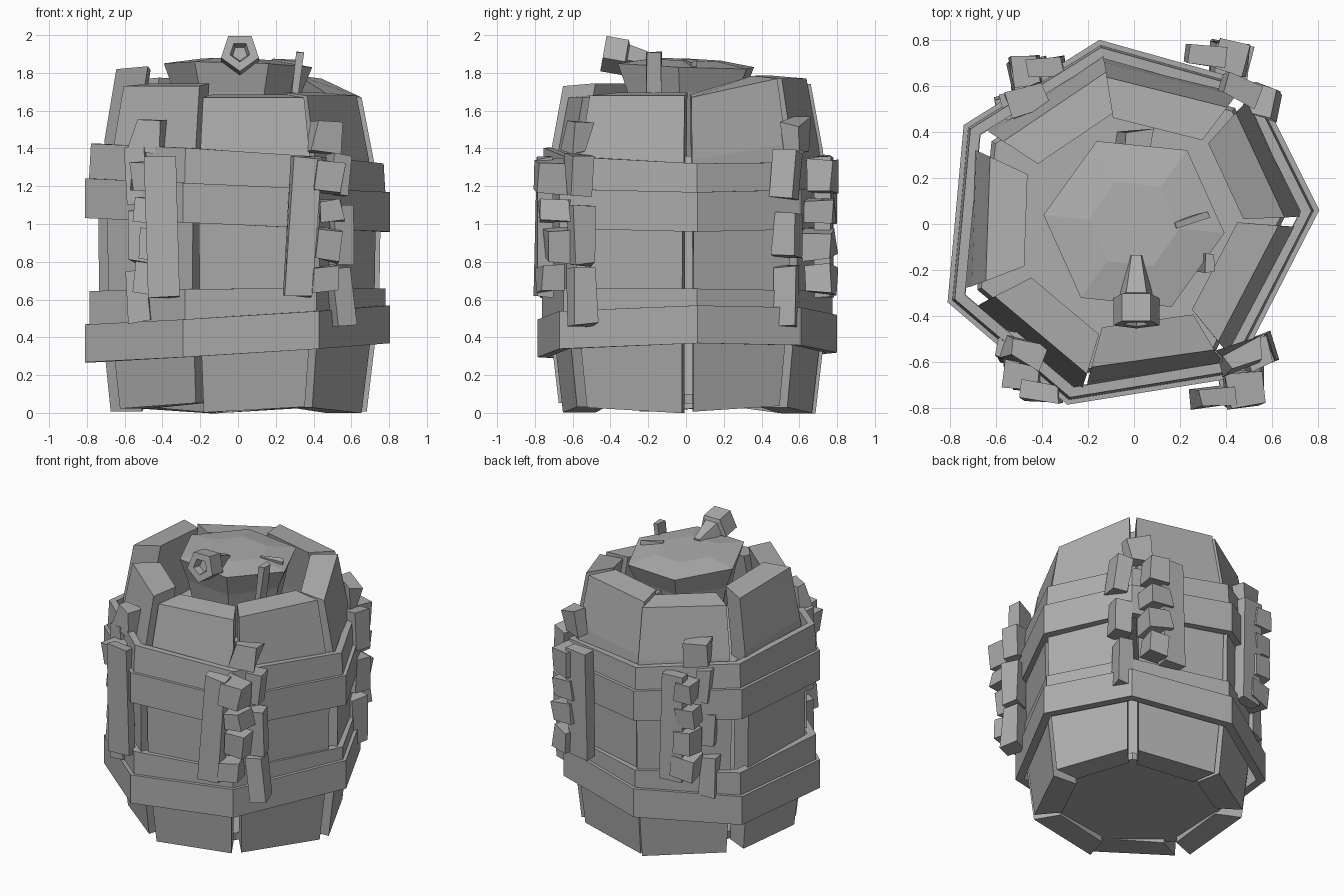
import bpy, bmesh, math, random
from mathutils import Vector, Matrix

cube = bpy.data.objects.get("Cube")
if cube:
    bpy.data.objects.remove(cube)
rng = random.Random(4)

grey = bpy.data.materials.new("weathered_grey")
grey.use_nodes = True
grey.diffuse_color = (0.42, 0.42, 0.42, 1)
grey.node_tree.nodes["Principled BSDF"].inputs["Base Color"].default_value = (0.42, 0.42, 0.42, 1)


def finish(name, bm):
    bmesh.ops.recalc_face_normals(bm, faces=bm.faces)
    mesh = bpy.data.meshes.new(name)
    bm.to_mesh(mesh)
    bm.free()
    mesh.materials.append(grey)
    obj = bpy.data.objects.new(name, mesh)
    bpy.context.collection.objects.link(obj)
    return obj


def loft(name, rings, closed=False):
    """Skin equal-length rings of points."""
    bm = bmesh.new()
    loops = [[bm.verts.new(p) for p in ring] for ring in rings]
    pairs = list(zip(loops, loops[1:])) + ([(loops[-1], loops[0])] if closed else [])
    for a, b in pairs:
        for i in range(len(a)):
            j = (i + 1) % len(a)
            bm.faces.new((a[i], a[j], b[j], b[i]))
    if not closed:
        bm.faces.new(loops[0])
        bm.faces.new(loops[-1])
    return finish(name, bm)


def block(name, centre, size, turn=0.0, lean=0.0, skew=0.0):
    """Box, turned about z and leaned in its own face, with rough corners."""
    bm = bmesh.new()
    bmesh.ops.create_cube(bm, size=1)
    for v in bm.verts:
        v.co = Vector(c * s + rng.uniform(-skew, skew) for c, s in zip(v.co, size))
    rot = Matrix.Rotation(turn, 4, 'Z') @ Matrix.Rotation(lean, 4, 'Y')
    bm.transform(Matrix.Translation(centre) @ rot)
    return finish(name, bm)


def circle(radius, z, sides, start=0.0):
    return [Vector((radius * math.cos(start + i * math.tau / sides),
                    radius * math.sin(start + i * math.tau / sides), z)) for i in range(sides)]


# Uneven seven-sided outline shared by the hoops and the floors
corners = [(0.805, 0.06), (0.53, 0.61), (-0.15, 0.8), (-0.74, 0.43), (-0.81, -0.34), (-0.29, -0.785), (0.43, -0.67)]


def outline(inset, z, tilt_x=0.0, tilt_y=0.0):
    ring = []
    for x, y in corners:
        p = Vector((x, y, 0))
        p *= (p.length - inset) / p.length
        p.z = z + tilt_x * x + tilt_y * y
        ring.append(p)
    return ring


# Staves: bulging slabs as (direction, push outward, width, top height, top slope)
profile = [(0.0, 0.62, 0.27), (0.33, 0.68, 0.3), (0.6, 0.685, 0.305), (0.8, 0.65, 0.295), (1.0, 0.59, 0.27)]
staves = [(-82, 0.0, 1.0, 1.67, 0.0), (-27.5, -0.03, 1.05, 1.68, 0.0), (25, 0.015, 0.93, 1.72, 0.05),
          (76, 0.0, 1.0, 1.77, 0.0), (124, 0.025, 1.0, 1.75, 0.01), (178, 0.045, 1.0, 1.81, 0.01),
          (230, 0.04, 0.97, 1.73, 0.0)]
for k, (angle, push, width, top, slope) in enumerate(staves):
    low = rng.uniform(0.01, 0.04)
    turn = Matrix.Rotation(math.radians(angle), 3, 'Z')
    rings = []
    for t, a, w in profile:
        z = low + t * (top - low)
        a += push
        w *= width
        tip = 0.015 if t == 1 else 0.0
        s = slope * t + 0.015 * (1 - t) * (-1) ** k
        rings.append([turn @ Vector(p) for p in (
            (a, -w, z - s), (a, w, z + s),
            (a - 0.165, w - 0.07, z + tip + s), (a - 0.165, 0.07 - w, z + tip - s))])
    loft("stave_%d" % (k + 1), rings)


# Hoops: tilted rings following the outline
def hoop(name, inset, z, height, tilt_x, tilt_y, taper=0.0):
    section = ((inset + 0.06, -1), (inset, -1), (inset + taper, 1), (inset + 0.06, 1))
    loft(name, [outline(i, z + side * height / 2, tilt_x, tilt_y) for i, side in section], closed=True)


hoop("lower_hoop", 0.0, 0.42, 0.2, 0.06, 0.01)
hoop("lower_inner_hoop", 0.025, 0.56, 0.18, 0.01, -0.01)
hoop("upper_hoop", 0.0, 1.1, 0.21, -0.045, 0.0)
hoop("upper_inner_hoop", 0.022, 1.27, 0.2, -0.06, -0.02, 0.012)

# Barrel bottom and inner floor
loft("bottom", [outline(0.28, 0.05), outline(0.28, 0.1)])
loft("inner_floor", [outline(0.14, 1.3), outline(0.16, 1.36)])

# Tapered six-sided plug, its top slightly tilted and domed
plug = [circle(r, z, 6, -0.1) for r, z in ((0.26, 1.35), (0.34, 1.7), (0.395, 1.84), (0.2, 1.87))]
for ring in plug[2:]:
    for p in ring:
        p.z += -0.03 * p.x - 0.04 * p.y
loft("plug", plug)

# Spout: neck flaring into a five-sided cup with a recess
aim = Matrix.Translation((0.01, -0.14, 1.86)) @ Matrix.Rotation(math.radians(80), 4, 'X')
spout = [(0.035, 0.0), (0.075, 0.17), (0.105, 0.18), (0.105, 0.3), (0.055, 0.3), (0.04, 0.25)]
loft("spout", [[aim @ p for p in circle(r, z, 5, -math.pi / 2)] for r, z in spout])

# Splinters around the plug
block("tall_splinter", (0.31, -0.17, 1.76), (0.04, 0.08, 0.3), 0.0, 0.12, 0.005)
block("flat_splinter", (0.25, 0.02, 1.85), (0.15, 0.025, 0.03), 0.35, 0.05, 0.008)
block("plug_post", (0.0, 0.37, 1.53), (0.12, 0.07, 0.36), 0.0, 0.1, 0.01)

# Clasps: an upright plank with two rough columns of blocks beside it,
# as (plank place, block place, peg place, plank lean, turn)
clasps = {
    "front_left": ((0.34, -0.75), (0.47, -0.7), (0.53, -0.55), 0.07, 0.1),
    "front_right": ((-0.4, -0.73), (-0.47, -0.65), (-0.53, -0.54), -0.03, -0.1),
    "back_left": ((0.31, 0.73), (0.42, 0.72), (0.55, 0.54), 0.03, -0.1),
    "back_right": ((-0.38, 0.68), (-0.47, 0.65), (-0.53, 0.5), -0.02, 0.1),
}
for name, (plank, stack, peg, lean, turn) in clasps.items():
    block(name + "_plank", (*plank, 0.985), (0.16, 0.08, 0.74), turn, lean, 0.008)
    for i in range(4):
        size = [rng.uniform(0.12, 0.17) for _ in range(3)]
        x, y = (c + rng.uniform(-0.02, 0.02) for c in stack)
        block("%s_block_%d" % (name, i + 1), (x, y, 0.71 + i * 0.18),
              size, turn * rng.uniform(0, 3), rng.uniform(-0.15, 0.15), 0.012)
    for i in range(3):
        x, y = (c + rng.uniform(-0.02, 0.02) for c in peg)
        block("%s_peg_%d" % (name, i + 1), (x, y, 0.62 + i * 0.32),
              (0.11, 0.12, rng.uniform(0.22, 0.32)), turn * 3, rng.uniform(-0.12, 0.12), 0.012)
    x, y = (Vector(stack) + Vector(peg)) / 2
    block(name + "_top_chip", (x * 0.93, y * 0.93, 1.46), (0.16, 0.1, 0.17), turn * 3, 0.12, 0.02)
